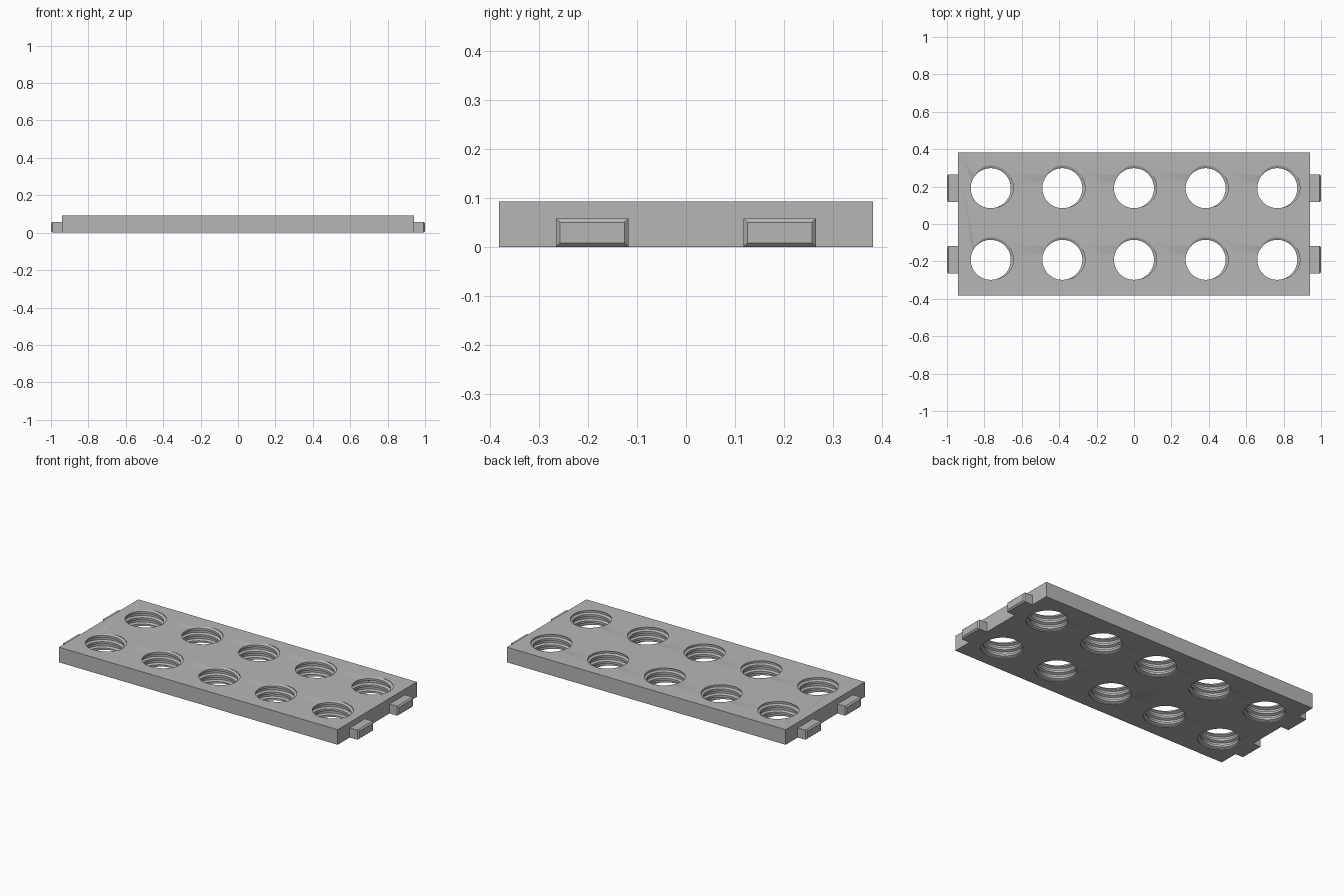
import bpy, bmesh, math

cube = bpy.data.objects.get("Cube")
if cube:
    bpy.data.objects.remove(cube, do_unlink=True)

HALF_X, HALF_Y, HEIGHT = 0.94, 0.382, 0.092
SPACING = 0.383
PITCH, R_MINOR, R_MAJOR = 0.0383, 0.107, 0.121
SEGMENTS, TURNS = 48, 6

# One grey plastic for everything
grey = bpy.data.materials.new("grey_plastic")
grey.use_nodes = True
colour = (0.47, 0.47, 0.47, 1)
grey.diffuse_color = colour
grey.node_tree.nodes["Principled BSDF"].inputs["Base Color"].default_value = colour


def make_object(name, bm):
    bmesh.ops.recalc_face_normals(bm, faces=bm.faces[:])
    mesh = bpy.data.meshes.new(name)
    bm.to_mesh(mesh)
    bm.free()
    mesh.materials.append(grey)
    obj = bpy.data.objects.new(name, mesh)
    bpy.context.collection.objects.link(obj)
    return obj


def add_box(bm, low, high):
    verts = bmesh.ops.create_cube(bm, size=1)["verts"]
    for v in verts:
        v.co = [h if c > 0 else l for c, l, h in zip(v.co, low, high)]
    return verts


def add_thread(bm, cx, cy):
    """Closed screw-shaped solid, used to cut one threaded hole."""
    # Trapezoid groove: offset along the axis and radius
    profile = [(-0.0125, R_MINOR), (-0.006, R_MAJOR), (0.006, R_MAJOR), (0.0125, R_MINOR)]
    count = SEGMENTS * TURNS
    base = HEIGHT - PITCH * (1 / 8 + TURNS - 2)
    strands = []
    for dz, radius in profile:
        strand = []
        for k in range(count + 1):
            a = math.tau * k / SEGMENTS
            z = base + dz + PITCH * k / SEGMENTS
            strand.append(bm.verts.new((cx + radius * math.cos(a), cy + radius * math.sin(a), z)))
        strands.append(strand)
    for lower, upper in zip(strands, strands[1:]):
        for k in range(count):
            bm.faces.new((lower[k], lower[k + 1], upper[k + 1], upper[k]))
    # Crest between neighbouring turns
    first, last = strands[0], strands[-1]
    for k in range(count - SEGMENTS):
        n = k + SEGMENTS
        bm.faces.new((last[k], last[k + 1], first[n + 1], first[n]))
    # Fan caps at both ends, closing the step in the helix
    start = first[:SEGMENTS + 1] + [s[0] for s in reversed(strands[1:])]
    end = last[count - SEGMENTS:] + [s[count] for s in reversed(strands[:-1])]
    for loop in (start, end):
        mid_z = sum(v.co.z for v in loop) / len(loop)
        hub = bm.verts.new((cx, cy, mid_z))
        for a, b in zip(loop, loop[1:] + loop[:1]):
            bm.faces.new((hub, a, b))


# Plate
bm = bmesh.new()
add_box(bm, (-HALF_X, -HALF_Y, 0), (HALF_X, HALF_Y, HEIGHT))
plate = make_object("plate", bm)

# Two rows of five threaded holes
bm = bmesh.new()
for column in range(-2, 3):
    for row in (-0.5, 0.5):
        add_thread(bm, column * SPACING, row * SPACING)
cutter = make_object("thread_cutter", bm)
cutter.hide_render = True

cut = plate.modifiers.new("threaded_holes", "BOOLEAN")
cut.operation = "DIFFERENCE"
cut.solver = "EXACT"
cut.object = cutter
bpy.ops.object.select_all(action="DESELECT")
bpy.context.view_layer.objects.active = plate
plate.select_set(True)
bpy.ops.object.modifier_apply(modifier=cut.name)
bpy.data.objects.remove(cutter, do_unlink=True)
bpy.ops.object.shade_smooth_by_angle(angle=math.radians(25))

# Connector tabs with chamfered ends
for side, side_name in ((1, "left"), (-1, "right")):
    for row, row_name in ((-1, "front"), (1, "back")):
        bm = bmesh.new()
        y = row * SPACING / 2
        neck, tip = HALF_X * side, 0.992 * side
        add_box(bm, (neck, y - 0.074, 0), (tip, y + 0.074, 0.058))
        bmesh.ops.recalc_face_normals(bm, faces=bm.faces[:])
        face = max(bm.faces, key=lambda f: f.calc_center_median().x * side)
        cap = bmesh.ops.extrude_face_region(bm, geom=[face])
        bm.faces.remove(face)
        for v in [g for g in cap["geom"] if isinstance(g, bmesh.types.BMVert)]:
            v.co.x = side
            v.co.y += 0.008 if v.co.y < y else -0.008
            v.co.z += 0.008 if v.co.z < 0.02 else -0.008
        make_object(f"{row_name}_{side_name}_tab", bm)
